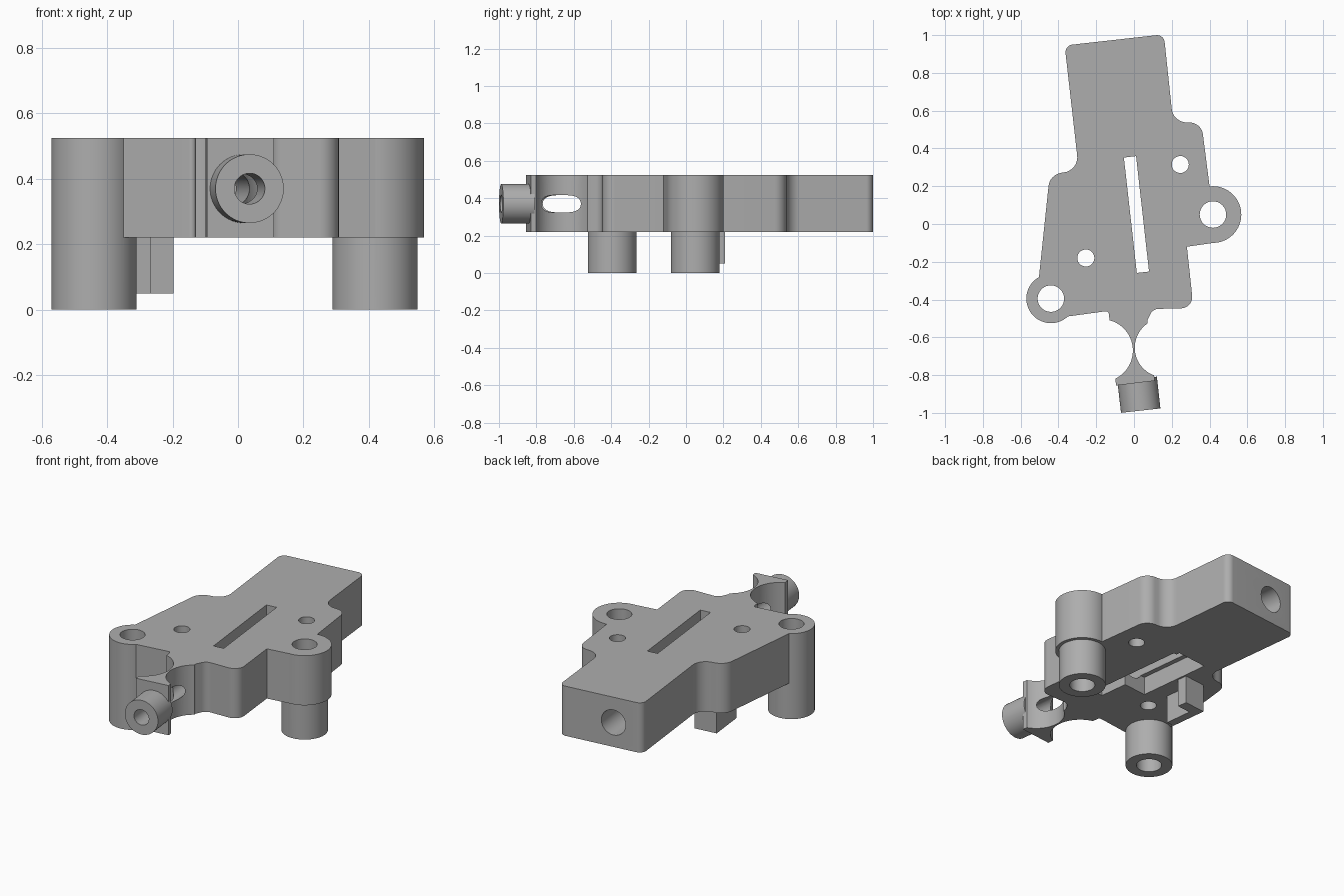
import bpy, bmesh, math
from mathutils import Vector, Matrix

cube = bpy.data.objects.get("Cube")
if cube:
    bpy.data.objects.remove(cube, do_unlink=True)

TILT = math.radians(6.4)
LOW, HIGH, AXIS_Z = 0.22, 0.525, 0.37

grey = bpy.data.materials.new("plain grey")
grey.use_nodes = True
grey.diffuse_color = (0.42, 0.42, 0.42, 1)
grey.node_tree.nodes["Principled BSDF"].inputs["Base Color"].default_value = grey.diffuse_color


def add_object(name, bm):
    bmesh.ops.recalc_face_normals(bm, faces=bm.faces)
    mesh = bpy.data.meshes.new(name)
    bm.to_mesh(mesh)
    bm.free()
    mesh.materials.append(grey)
    ob = bpy.data.objects.new(name, mesh)
    bpy.context.collection.objects.link(ob)
    return ob


def rounded(corners, steps=8):
    """Replace each (x, y, radius) corner by a tangent arc."""
    out = []
    for i, (x, y, r) in enumerate(corners):
        p = Vector((x, y))
        if not r:
            out.append(p)
            continue
        a = (Vector(corners[i - 1][:2]) - p).normalized()
        b = (Vector(corners[(i + 1) % len(corners)][:2]) - p).normalized()
        half = a.angle(b) / 2
        centre = p + (a + b).normalized() * r / math.sin(half)
        reach = r / math.tan(half)
        start, end = p + a * reach - centre, p + b * reach - centre
        for k in range(steps + 1):
            d = start.lerp(end, k / steps).normalized() * r
            out.append(centre + d)
    return out


def prism(name, points, z0, z1):
    bm = bmesh.new()
    face = bm.faces.new([bm.verts.new((p[0], p[1], z0)) for p in points])
    new = bmesh.ops.extrude_face_region(bm, geom=[face])["geom"]
    bmesh.ops.translate(bm, vec=(0, 0, z1 - z0),
                        verts=[v for v in new if isinstance(v, bmesh.types.BMVert)])
    return add_object(name, bm)


def cylinder(name, start, end, r):
    start, end = Vector(start), Vector(end)
    axis = end - start
    bm = bmesh.new()
    turn = axis.to_track_quat('Z', 'Y').to_matrix().to_4x4()
    bmesh.ops.create_cone(bm, cap_ends=True, segments=64, radius1=r, radius2=r,
                          depth=axis.length,
                          matrix=Matrix.Translation((start + end) / 2) @ turn)
    return add_object(name, bm)


def upright(name, x, y, r, z0, z1):
    return cylinder(name, (x, y, z0), (x, y, z1), r)


def tilted_box(name, x, y, sx, sy, z0, z1):
    bm = bmesh.new()
    bmesh.ops.create_cube(bm, size=1, matrix=Matrix.Translation((x, y, (z0 + z1) / 2))
                          @ Matrix.Rotation(TILT, 4, 'Z')
                          @ Matrix.Diagonal((sx, sy, z1 - z0, 1)))
    return add_object(name, bm)


def combine(target, tool, operation):
    mod = target.modifiers.new(operation.lower(), 'BOOLEAN')
    mod.operation, mod.object, mod.solver = operation, tool, 'EXACT'
    bpy.context.view_layer.objects.active = target
    bpy.ops.object.modifier_apply(modifier=mod.name)
    bpy.data.objects.remove(tool, do_unlink=True)


def axis_point(y):
    """Point on the long bore's centre line."""
    return (0.02 - 0.112 * (y + 0.85), y, AXIS_Z)


# Main body outline, clockwise from the back left corner
outline = rounded([
    (-0.367, 0.945, 0.04), (0.158, 1.004, 0.04), (0.207, 0.54, 0.08),
    (0.357, 0.535, 0.07), (0.40, 0.20, 0), (0.415, 0.05, 0), (0.42, -0.10, 0),
    (0.28, -0.12, 0), (0.315, -0.445, 0.06), (0.10, -0.45, 0.05),
    (0.07, -0.51, 0), (0.105, -0.79, 0), (0.11, -0.83, 0), (-0.095, -0.855, 0),
    (-0.13, -0.505, 0), (-0.135, -0.46, 0.015), (-0.355, -0.49, 0.02),
    (-0.44, -0.395, 0), (-0.503, -0.28, 0), (-0.446, 0.262, 0.08),
    (-0.292, 0.285, 0.08)])
body = prism("bracket_body", outline, LOW, HIGH)

# Neck waist
for x, y, r in ((-0.172, -0.67, 0.166), (0.16, -0.655, 0.156)):
    combine(body, upright("waist_cutter", x, y, r, 0, 1), 'DIFFERENCE')

# Mounting bosses, locating tab and front nozzle
combine(body, upright("left_boss", -0.44, -0.395, 0.13, 0, HIGH), 'UNION')
combine(body, upright("right_boss", 0.418, 0.05, 0.15, LOW, HIGH), 'UNION')
combine(body, upright("right_foot", 0.418, 0.05, 0.13, 0, LOW + 0.1), 'UNION')
combine(body, tilted_box("tab_wall", -0.305, 0.08, 0.05, 0.23, 0.05, LOW + 0.05), 'UNION')
combine(body, tilted_box("tab_end", -0.27, 0.17, 0.14, 0.06, 0.05, LOW + 0.05), 'UNION')
combine(body, cylinder("nozzle", axis_point(-0.82), axis_point(-0.988), 0.105), 'UNION')

# Vertical holes
for x, y, r in ((-0.44, -0.395, 0.07), (0.418, 0.05, 0.07),
                (0.245, 0.315, 0.045), (-0.255, -0.18, 0.045)):
    combine(body, upright("hole_cutter", x, y, r, -0.1, 1), 'DIFFERENCE')

# Long slot, underside pocket and stepped bore
combine(body, tilted_box("slot_cutter", 0.013, 0.05, 0.065, 0.615, 0, 1), 'DIFFERENCE')
combine(body, tilted_box("pocket_cutter", -0.085, 0.14, 0.2, 0.46, 0.1, 0.33), 'DIFFERENCE')
combine(body, cylinder("back_bore", axis_point(-0.2), axis_point(1.2), 0.077), 'DIFFERENCE')
combine(body, cylinder("front_bore", axis_point(-1.2), axis_point(-0.1), 0.047), 'DIFFERENCE')

# Smooth curved walls, crisp edges
bpy.ops.object.select_all(action='DESELECT')
body.select_set(True)
bpy.context.view_layer.objects.active = body
bpy.ops.object.shade_smooth_by_angle(angle=math.radians(30))
